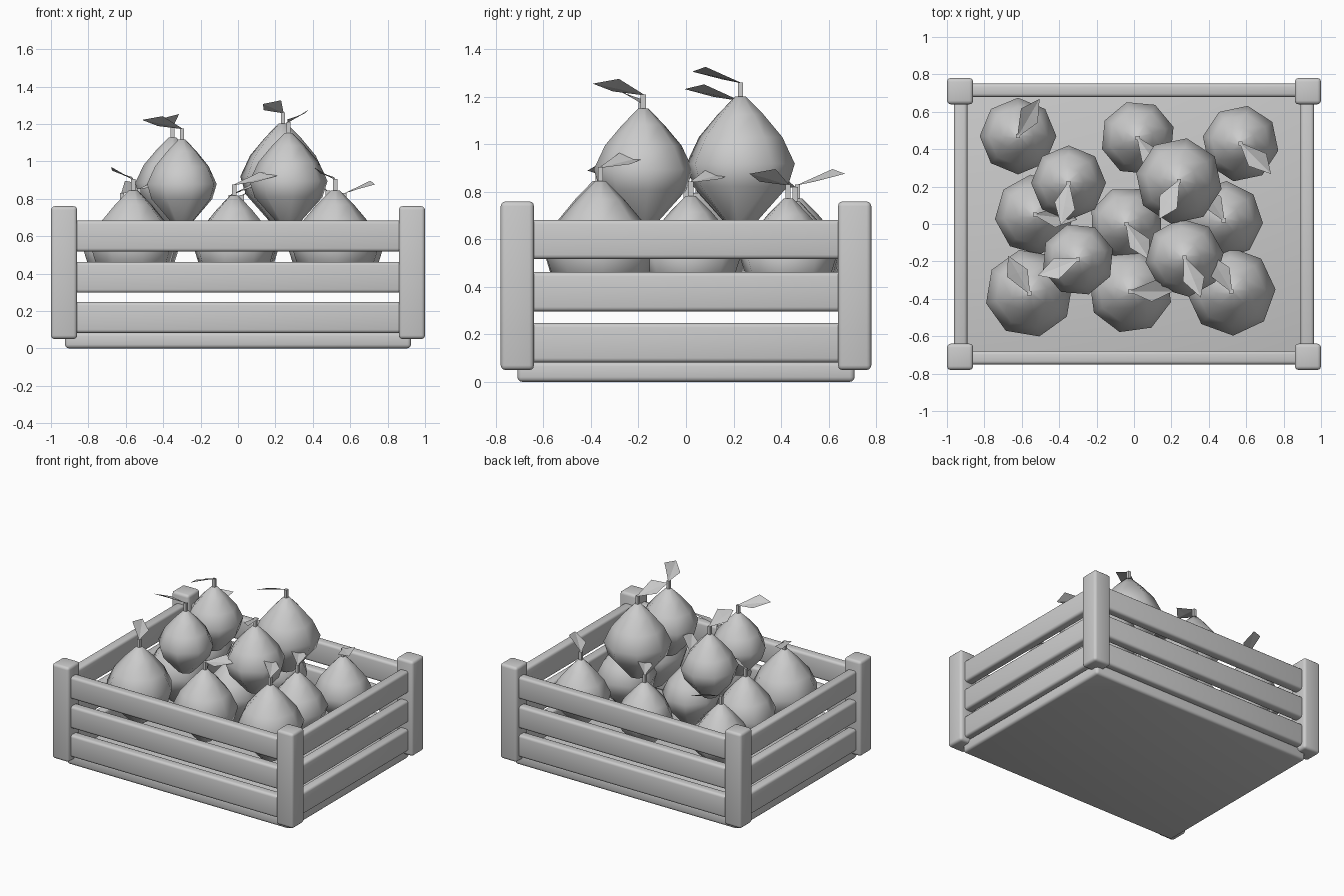
import bpy, bmesh, math
from mathutils import Vector

cube = bpy.data.objects.get("Cube")
if cube:
    bpy.data.objects.remove(cube, do_unlink=True)

GREY = (0.6, 0.6, 0.6, 1)
grey = bpy.data.materials.new("light grey")
grey.use_nodes = True
grey.diffuse_color = GREY
grey.node_tree.nodes["Principled BSDF"].inputs["Base Color"].default_value = GREY


def finish(bm, name, angle=None):
    """Turn a bmesh into a grey object, smooth shaded below the given angle."""
    mesh = bpy.data.meshes.new(name)
    bm.to_mesh(mesh)
    bm.free()
    mesh.materials.append(grey)
    ob = bpy.data.objects.new(name, mesh)
    bpy.context.collection.objects.link(ob)
    if angle:
        bpy.ops.object.select_all(action="DESELECT")
        ob.select_set(True)
        bpy.context.view_layer.objects.active = ob
        bpy.ops.object.shade_smooth_by_angle(angle=math.radians(angle))
    return ob


def box(name, centre, size, bevel=0.0):
    bm = bmesh.new()
    bmesh.ops.create_cube(bm, size=1)
    bmesh.ops.scale(bm, vec=size, verts=bm.verts)
    bmesh.ops.translate(bm, vec=centre, verts=bm.verts)
    if bevel:
        bmesh.ops.bevel(bm, geom=bm.edges[:], offset=bevel, segments=3,
                        profile=0.5, affect="EDGES")
    return finish(bm, name, 40 if bevel else None)


# Pear outline as (radius fraction, height fraction)
OUTLINE = [(0.27, 0.0), (0.87, 0.29), (1.0, 0.47), (0.77, 0.68), (0.42, 0.86), (0.1, 1.0)]
SIDES = 8


def pear_body(name, x, y, z, r, yaw):
    bm = bmesh.new()
    rings = []
    for fr, fh in OUTLINE:
        rings.append([bm.verts.new((x + r * fr * math.cos(yaw + math.tau * i / SIDES),
                                    y + r * fr * math.sin(yaw + math.tau * i / SIDES),
                                    z + 2.3 * r * fh)) for i in range(SIDES)])
    for low, high in zip(rings, rings[1:]):
        for i in range(SIDES):
            j = (i + 1) % SIDES
            bm.faces.new((low[i], low[j], high[j], high[i]))
    bm.faces.new(rings[0][::-1])
    bm.faces.new(rings[-1])
    finish(bm, name, 50)


def leaf(name, base, direction):
    """Folded diamond leaf, rising to its tip and rolled up on its left side."""
    along = Vector((direction[0], direction[1], 0)).normalized()
    left = Vector((-along.y, along.x, 0))

    def at(a, side, up):
        return bm.verts.new(base + along * a + left * side + Vector((0, 0, up)))

    bm = bmesh.new()
    stalk, tip = at(-0.01, 0, -0.005), at(0.23, 0, 0.045)
    middle = at(0.125, 0, 0.025)
    high, low = at(0.135, 0.06, 0.065), at(0.115, -0.055, 0.012)
    for tri in ((stalk, middle, high), (middle, tip, high),
                (stalk, low, middle), (low, tip, middle)):
        bm.faces.new(tri)
    finish(bm, name)


# Crate floor
box("crate_floor", (0, 0, 0.043), (1.85, 1.42, 0.085), 0.02)

# Corner posts and three rows of slats
for sx in (-1, 1):
    for sy in (-1, 1):
        box("corner_post", (sx * 0.93, sy * 0.71, 0.405), (0.14, 0.14, 0.71), 0.02)
for z in (0.165, 0.38, 0.6):
    for s in (-1, 1):
        box("long_slat", (0, s * 0.715, z), (1.76, 0.072, 0.165), 0.018)
        box("side_slat", (s * 0.927, 0, z), (0.072, 1.32, 0.165), 0.018)

# Pears: x, y, radius, leaf direction
LOWER = [(-0.62, 0.47, 0.205, (0.11, 0.19)), (0.02, 0.46, 0.2, (0.13, -0.18)),
         (0.57, 0.43, 0.205, (0.16, -0.16)), (-0.53, 0.05, 0.215, (0.26, -0.03)),
         (-0.04, 0, 0.2, (0.11, -0.17)), (0.48, 0.02, 0.21, (-0.1, 0.16)),
         (-0.56, -0.37, 0.237, (-0.13, 0.23)), (-0.02, -0.36, 0.225, (0.24, 0)),
         (0.52, -0.36, 0.237, (-0.12, 0.21))]
UPPER = [(-0.35, 0.22, 0.2, (-0.04, -0.22)), (-0.3, -0.19, 0.195, (-0.2, -0.08)),
         (0.24, 0.23, 0.232, (-0.11, -0.21)), (0.27, -0.18, 0.21, (0.09, -0.22))]

for layer, bottom in ((LOWER, 0.3), (UPPER, 0.668)):
    for n, (x, y, r, direction) in enumerate(layer):
        pear_body("pear", x, y, bottom, r, n * 0.3)
        top = bottom + 2.3 * r
        box("pear_stem", (x, y, top + 0.025), (0.022, 0.022, 0.07))
        leaf("pear_leaf", Vector((x, y, top + 0.06)), direction)
